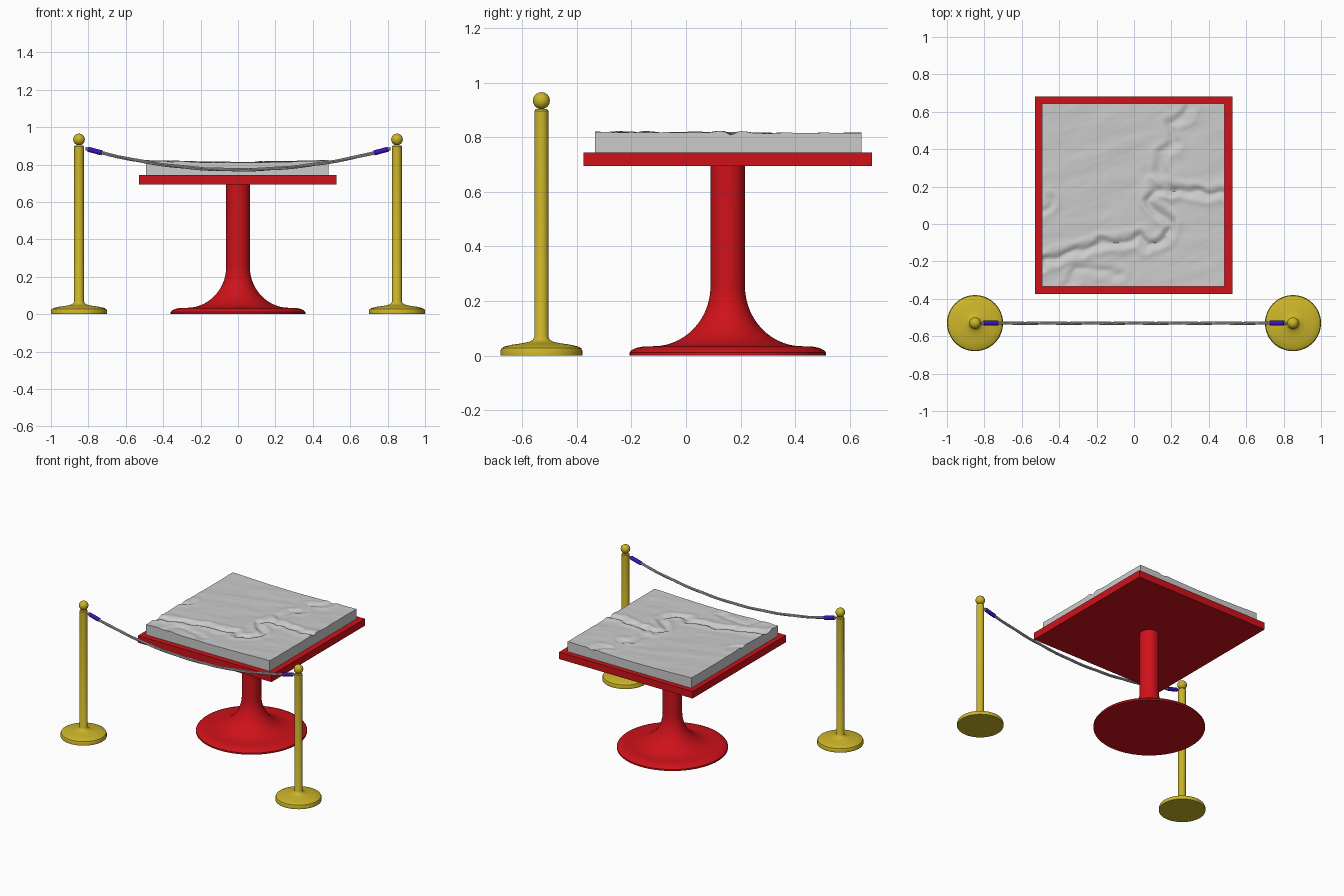
import bpy, bmesh, math
from mathutils import Vector, noise

if "Cube" in bpy.data.objects:
    bpy.data.objects.remove(bpy.data.objects["Cube"])


def material(name, rgb):
    m = bpy.data.materials.new(name)
    m.diffuse_color = (*rgb, 1)
    m.use_nodes = True
    m.node_tree.nodes["Principled BSDF"].inputs["Base Color"].default_value = m.diffuse_color
    return m


RED = material("red paint", (0.62, 0.006, 0.010))
GOLD = material("brass", (0.60, 0.46, 0.022))
BLUE = material("blue sleeve", (0.045, 0.006, 0.50))
TABLE_Y = 0.153
POST_X, POST_Y = 0.85, -0.53


def finish(name, bm, mat=None, angle=35):
    bmesh.ops.recalc_face_normals(bm, faces=bm.faces)
    me = bpy.data.meshes.new(name)
    bm.to_mesh(me)
    bm.free()
    ob = bpy.data.objects.new(name, me)
    bpy.context.collection.objects.link(ob)
    if mat:
        me.materials.append(mat)
    bpy.ops.object.select_all(action='DESELECT')
    ob.select_set(True)
    bpy.context.view_layer.objects.active = ob
    bpy.ops.object.shade_smooth_by_angle(angle=math.radians(angle))
    return ob


def lathe(name, profile, x, y, mat, steps=64):
    bm = bmesh.new()
    vs = [bm.verts.new((r, 0, z)) for r, z in profile]
    es = [bm.edges.new(p) for p in zip(vs, vs[1:])]
    bmesh.ops.spin(bm, geom=vs + es, cent=(0, 0, 0), axis=(0, 0, 1),
                   angle=math.tau, steps=steps)
    bmesh.ops.remove_doubles(bm, verts=bm.verts, dist=1e-5)
    bmesh.ops.translate(bm, verts=bm.verts, vec=(x, y, 0))
    return finish(name, bm, mat)


def tube(name, points, radius, mat=None, sides=12):
    # sweep a circle along points that run in +x
    bm = bmesh.new()
    rings = []
    for i, p in enumerate(points):
        t = (points[min(i + 1, len(points) - 1)] - points[max(i - 1, 0)]).normalized()
        u = t.cross(Vector((0, 1, 0))).normalized()
        v = t.cross(u)
        angles = [math.tau * k / sides for k in range(sides)]
        rings.append([bm.verts.new(p + radius * (math.cos(a) * u + math.sin(a) * v))
                      for a in angles])
    for a, b in zip(rings, rings[1:]):
        for k in range(sides):
            j = (k + 1) % sides
            bm.faces.new((a[k], a[j], b[j], b[k]))
    bm.faces.new(rings[0])
    bm.faces.new(rings[-1])
    return finish(name, bm, mat)


# table top
bm = bmesh.new()
bmesh.ops.create_cube(bm, size=1)
bmesh.ops.scale(bm, verts=bm.verts, vec=(1.056, 1.056, 0.05))
bmesh.ops.translate(bm, verts=bm.verts, vec=(-0.001, TABLE_Y, 0.719))
finish("table_top", bm, RED)

# flared pedestal
flare = [(0.272 - 0.209 * math.sin(a), 0.255 - 0.221 * math.cos(a))
         for a in [math.pi / 2 * i / 14 for i in range(15)]]
lathe("table_pedestal", [(0, 0), (0.36, 0), (0.36, 0.011), (0.352, 0.020), (0.335, 0.028),
                         (0.310, 0.033)] + flare + [(0.063, 0.70), (0, 0.70)],
      0, TABLE_Y, RED, 80)

# relief map block: channels carved along a few meandering lines
CHANNELS = [
    (0.011, [(-0.50, -0.22), (-0.40, -0.17), (-0.28, -0.14), (-0.17, -0.10), (-0.05, -0.10),
             (0.03, -0.07), (0.08, -0.12), (0.17, -0.08), (0.20, 0.01), (0.13, 0.06),
             (0.08, 0.12), (0.10, 0.19), (0.20, 0.18), (0.30, 0.17), (0.50, 0.16)]),
    (0.007, [(0.20, 0.18), (0.14, 0.28), (0.15, 0.38), (0.22, 0.44), (0.19, 0.53),
             (0.27, 0.58), (0.30, 0.65)]),
    (0.005, [(-0.36, -0.33), (-0.31, -0.25), (-0.20, -0.24), (-0.08, -0.27)]),
    (0.006, [(-0.50, 0.06), (-0.46, 0.09), (-0.44, 0.13)]),
]


def distance(x, y, path):
    best = 9.0
    for (ax, ay), (bx, by) in zip(path, path[1:]):
        dx, dy = bx - ax, by - ay
        t = max(0, min(1, ((x - ax) * dx + (y - ay) * dy) / (dx * dx + dy * dy)))
        best = min(best, math.hypot(x - ax - t * dx, y - ay - t * dy))
    return best


def height(x, y):
    z = 0.807 + 0.010 * min(1, abs(x) / 0.45) + 0.003 * (0.15 - y)
    # streaks stretched towards the upper right
    p = Vector(((x * 0.9 + y * 0.3) * 3.5, (y * 0.9 - x * 0.3) * 9, 4.2))
    z += 0.0032 * noise.fractal(p, 1.0, 2.0, 4)
    wx = x + 0.02 * noise.noise(Vector((x * 14, y * 14, 1)))
    wy = y + 0.02 * noise.noise(Vector((x * 14, y * 14, 7)))
    for depth, path in CHANNELS:
        d = distance(wx, wy, path)
        z -= depth * math.exp(-(d / 0.018) ** 2)
        z += 0.45 * depth * math.exp(-((d - 0.042) / 0.02) ** 2)
    return min(z, 0.825)


bm = bmesh.new()
bmesh.ops.create_grid(bm, x_segments=110, y_segments=110, size=0.489)
for v in bm.verts:
    v.co.x -= 0.004
    v.co.y += TABLE_Y + 0.002
    v.co.z = height(v.co.x, v.co.y)
rim = [e for e in bm.edges if e.is_boundary]
skirt = bmesh.ops.extrude_edge_only(bm, edges=rim)["geom"]
for v in skirt:
    if isinstance(v, bmesh.types.BMVert):
        v.co.z = 0.744
bmesh.ops.contextual_create(bm, geom=[e for e in bm.edges if e.is_boundary])
finish("relief_map", bm, None, 40)

# barrier posts with ball tops
post = [(0, 0), (0.15, 0), (0.15, 0.018), (0.146, 0.027), (0.135, 0.033), (0.11, 0.039),
        (0.07, 0.045), (0.045, 0.050), (0.032, 0.057), (0.0255, 0.068),
        (0.0255, 0.897), (0.021, 0.903), (0, 0.903)]
ball = [(0.031 * math.sin(math.pi * i / 16), 0.934 - 0.031 * math.cos(math.pi * i / 16))
        for i in range(17)]
for side, s in (("left", -1), ("right", 1)):
    lathe(side + "_post", post, s * POST_X, POST_Y, GOLD, 48)
    lathe(side + "_post_ball", ball, s * POST_X, POST_Y, GOLD, 32)


def sag(x):
    return Vector((x, POST_Y, 0.772 + 0.171 * x * x))


# hanging rope of three loosely twisted strands
xs = [-0.815 + 1.63 * i / 96 for i in range(97)]
for n in range(3):
    pts = []
    for x in xs:
        a = x * 9 + math.tau * n / 3
        pts.append(sag(x) + 0.0048 * Vector((0, math.cos(a), math.sin(a))))
    tube(f"rope_strand_{n + 1}", pts, 0.005, None, 10)

# blue sleeves at the rope ends
for side, x0 in (("left", -0.803), ("right", 0.727)):
    tube(side + "_rope_sleeve", [sag(x0 + 0.076 * i / 4) for i in range(5)], 0.0135, BLUE, 20)
